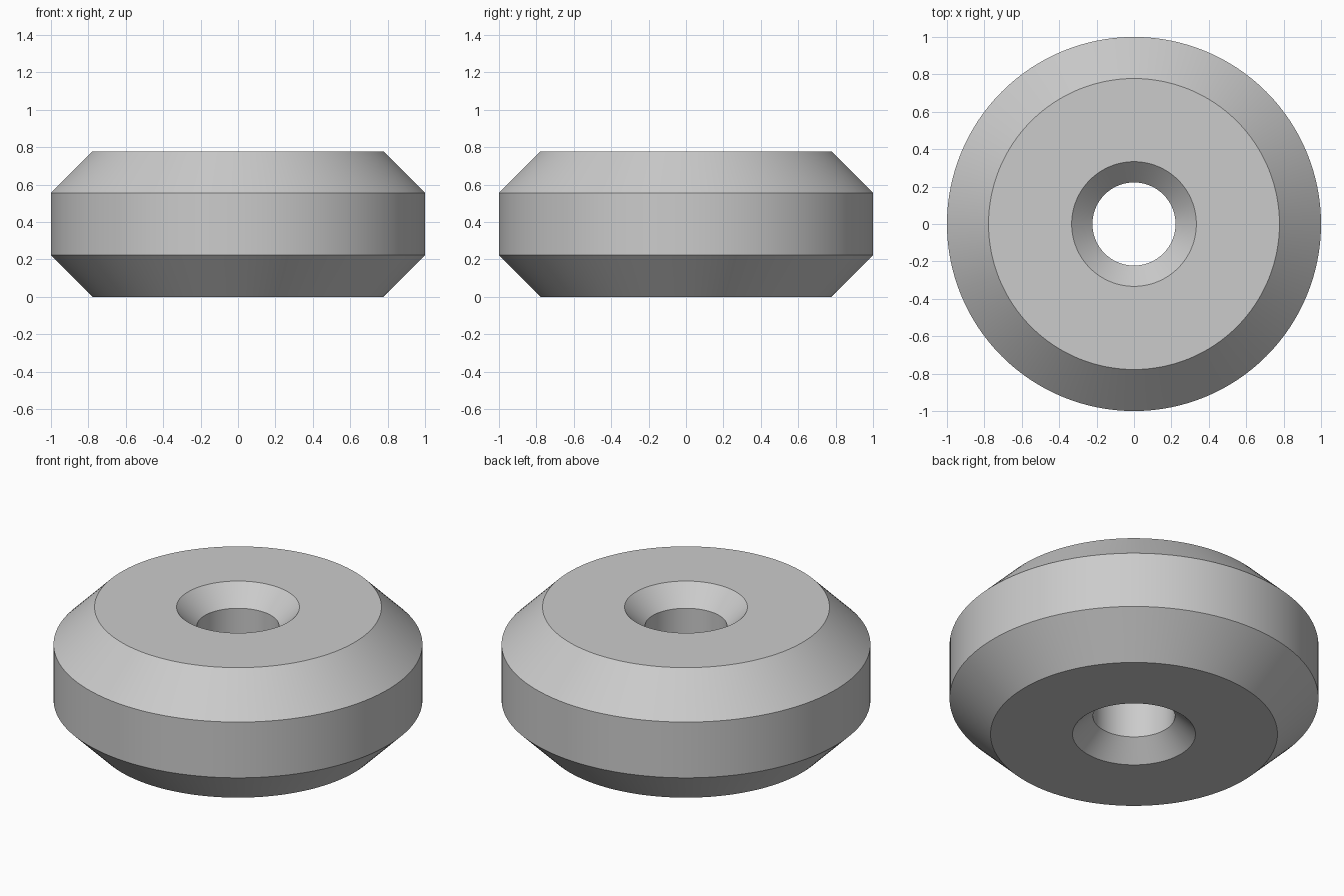
import bpy
import bmesh
import math

cube = bpy.data.objects.get("Cube")
if cube:
    bpy.data.objects.remove(cube, do_unlink=True)

grey = bpy.data.materials.new("plain grey")
grey.use_nodes = True
colour = (0.6, 0.6, 0.6, 1)
grey.diffuse_color = colour
grey.node_tree.nodes["Principled BSDF"].inputs["Base Color"].default_value = colour

# Cross-section (radius, height): chamfered rim and countersunk bore
unit = 1 / 9
profile = [(3, 0), (7, 0), (9, 2), (9, 5), (7, 7), (3, 7), (2, 6), (2, 1)]
segments = 128

# Revolve the closed profile around z
bm = bmesh.new()
verts = [bm.verts.new((r * unit, 0, z * unit)) for r, z in profile]
edges = [bm.edges.new((a, b)) for a, b in zip(verts, verts[1:] + verts[:1])]
bmesh.ops.spin(bm, geom=verts + edges, cent=(0, 0, 0), axis=(0, 0, 1),
               angle=math.tau, steps=segments, use_merge=True)
bmesh.ops.remove_doubles(bm, verts=bm.verts[:], dist=1e-4)
bmesh.ops.recalc_face_normals(bm, faces=bm.faces[:])
mesh = bpy.data.meshes.new("roller_wheel")
bm.to_mesh(mesh)
bm.free()
mesh.materials.append(grey)

wheel = bpy.data.objects.new("roller_wheel", mesh)
bpy.context.collection.objects.link(wheel)
bpy.context.view_layer.objects.active = wheel
wheel.select_set(True)
bpy.ops.object.shade_smooth_by_angle(angle=math.radians(30))
